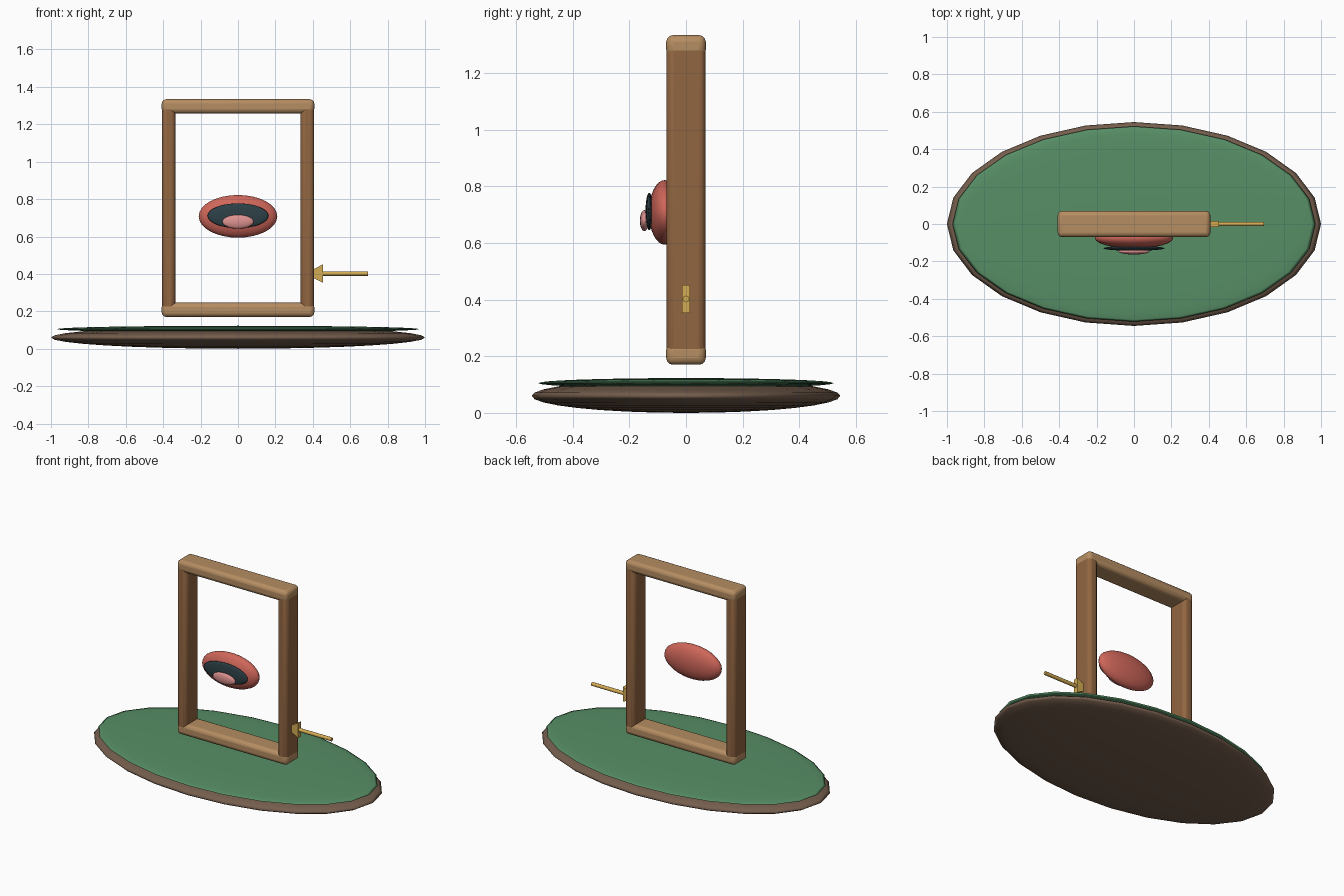
import bpy, bmesh, math

if "Cube" in bpy.data.objects:
    bpy.data.objects.remove(bpy.data.objects["Cube"])


def material(name, r, g, b):
    m = bpy.data.materials.new(name)
    m.diffuse_color = [(c / 255) ** 2.2 for c in (r, g, b)] + [1]
    m.use_nodes = True
    m.node_tree.nodes["Principled BSDF"].inputs["Base Color"].default_value = m.diffuse_color
    return m


earth = material("earth", 116, 94, 78)
green = material("green", 88, 142, 102)
wood = material("wood", 145, 102, 68)
pale_wood = material("pale wood", 180, 140, 98)
red = material("red", 205, 102, 90)
dark = material("dark", 48, 66, 72)
pink = material("pink", 220, 145, 143)
gold = material("gold", 210, 170, 84)


def ellipsoid(name, loc, radii, mat):
    bpy.ops.mesh.primitive_uv_sphere_add(segments=24, ring_count=16, location=loc)
    ob = bpy.context.object
    ob.name = name
    ob.scale = radii
    bpy.ops.object.transform_apply(location=False, rotation=False, scale=True)
    bpy.ops.object.shade_smooth()
    ob.data.materials.append(mat)


def rounded_bar(name, loc, size, mat):
    bpy.ops.mesh.primitive_cube_add(size=1, location=loc)
    ob = bpy.context.object
    ob.name = name
    ob.scale = size
    bpy.ops.object.transform_apply(location=False, rotation=False, scale=True)
    bev = ob.modifiers.new("bevel", 'BEVEL')
    bev.width = 0.024
    bev.segments = 3
    bpy.ops.object.shade_smooth_by_angle(angle=math.radians(35))
    ob.data.materials.append(mat)


# Oval ground with a thin grass layer
ellipsoid("ground_base", (0, 0, 0.06), (1, 0.545, 0.06), earth)
ellipsoid("grass_top", (0, 0, 0.105), (0.97, 0.522, 0.018), green)

# Upright door frame
for side, x in (("left", -0.371), ("right", 0.371)):
    rounded_bar(side + "_post", (x, 0, 0.752), (0.072, 0.138, 1.12), wood)
for side, z in (("bottom", 0.208), ("top", 1.296)):
    rounded_bar(side + "_rail", (0, 0, z), (0.816, 0.14, 0.076), pale_wood)

# Floating mouth: lips, opening, tongue
ellipsoid("lips", (0, -0.075, 0.708), (0.21, 0.056, 0.114), red)
ellipsoid("mouth_opening", (0, -0.13, 0.711), (0.163, 0.013, 0.066), dark)
ellipsoid("tongue", (0, -0.147, 0.679), (0.084, 0.016, 0.037), pink)

# Handle rod
bpy.ops.mesh.primitive_cylinder_add(vertices=12, radius=0.012, depth=0.265,
                                    location=(0.5625, 0, 0.402),
                                    rotation=(0, math.pi / 2, 0))
rod = bpy.context.object
rod.name = "handle_rod"
bpy.ops.object.shade_smooth_by_angle(angle=math.radians(35))
rod.data.materials.append(gold)

# Wedge joining the rod to the post
bm = bmesh.new()
face = bm.faces.new([bm.verts.new((x, -0.015, z)) for x, z in
                     ((0.36, 0.402), (0.455, 0.352), (0.455, 0.452))])
ext = bmesh.ops.extrude_face_region(bm, geom=[face])
bmesh.ops.translate(bm, vec=(0, 0.03, 0),
                    verts=[v for v in ext["geom"] if isinstance(v, bmesh.types.BMVert)])
bmesh.ops.recalc_face_normals(bm, faces=bm.faces)
mesh = bpy.data.meshes.new("handle_wedge")
bm.to_mesh(mesh)
bm.free()
mesh.materials.append(gold)
bpy.context.collection.objects.link(bpy.data.objects.new("handle_wedge", mesh))
